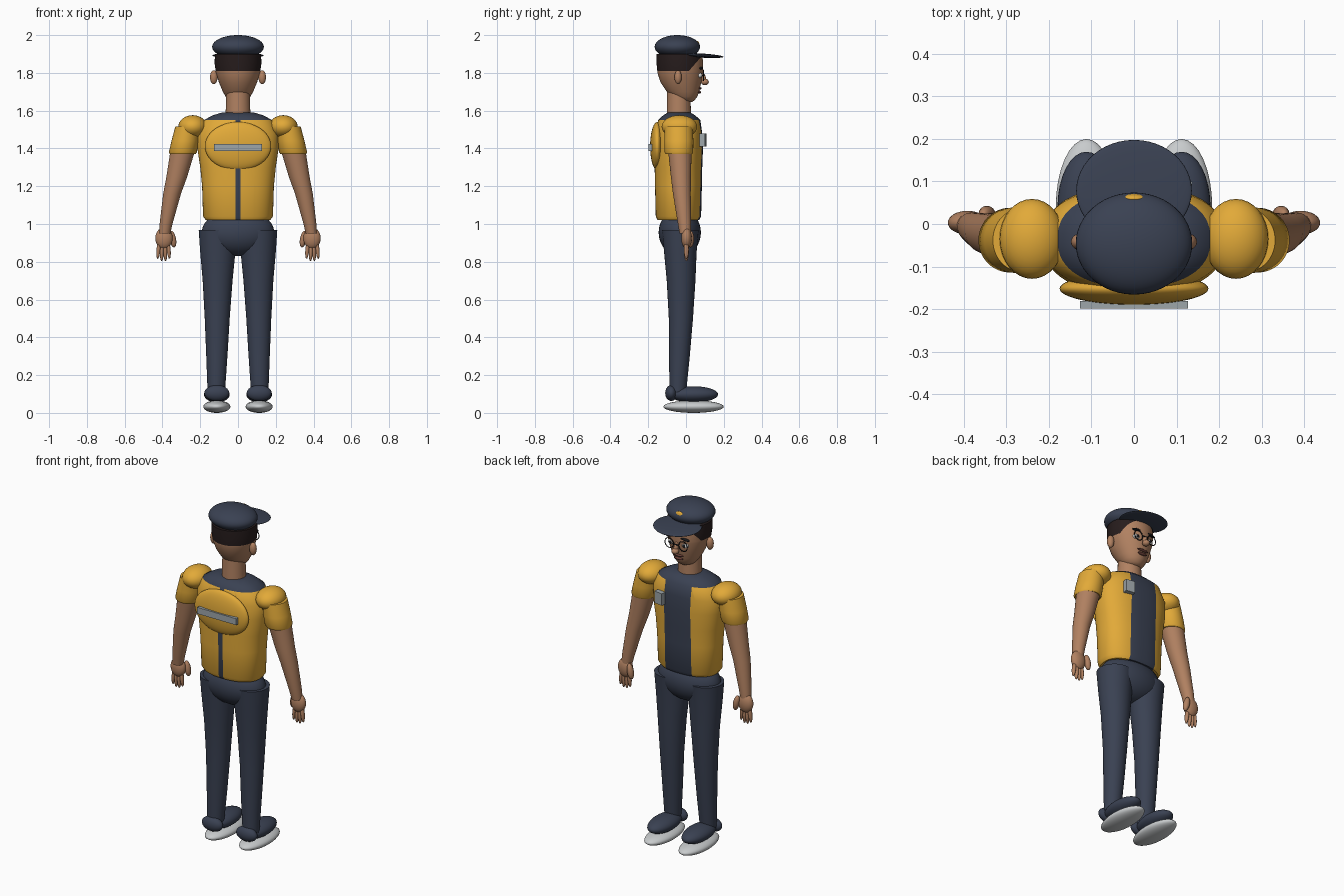
import bpy, bmesh, math
from mathutils import Vector

if "Cube" in bpy.data.objects:
    bpy.data.objects.remove(bpy.data.objects["Cube"], do_unlink=True)


def material(name, rgb):
    m = bpy.data.materials.new(name)
    m.use_nodes = True
    m.diffuse_color = (*rgb, 1)
    bsdf = m.node_tree.nodes["Principled BSDF"]
    bsdf.inputs["Base Color"].default_value = (*rgb, 1)
    bsdf.inputs["Roughness"].default_value = 0.7
    return m


yellow = material("golden yellow", (0.76, 0.40, 0.04))
navy = material("navy blue", (0.042, 0.053, 0.085))
skin = material("brown skin", (0.44, 0.22, 0.12))
hair = material("dark brown hair", (0.02, 0.012, 0.012))
pale = material("pale grey", (0.58, 0.60, 0.61))
silver = material("silver grey", (0.34, 0.38, 0.40))
white = material("eye white", (0.80, 0.80, 0.78))
black = material("black", (0.01, 0.01, 0.012))
lip = material("dark lip", (0.13, 0.045, 0.035))


def finish(name, bm, *mats):
    mesh = bpy.data.meshes.new(name)
    bmesh.ops.recalc_face_normals(bm, faces=bm.faces)
    bm.to_mesh(mesh)
    bm.free()
    obj = bpy.data.objects.new(name, mesh)
    bpy.context.collection.objects.link(obj)
    for m in mats:
        mesh.materials.append(m)
    mesh.shade_smooth()
    mesh.set_sharp_from_angle(angle=math.radians(40))
    return obj


def ellipsoid(name, loc, radii, mat, rot=(0, 0, 0), segs=32):
    bm = bmesh.new()
    bmesh.ops.create_uvsphere(bm, u_segments=segs, v_segments=segs // 2, radius=1)
    obj = finish(name, bm, mat)
    for v in obj.data.vertices:
        v.co = v.co * Vector(radii)
    obj.location, obj.rotation_euler = loc, rot
    return obj


def box(name, loc, size, mat, rot=(0, 0, 0)):
    bm = bmesh.new()
    bmesh.ops.create_cube(bm, size=1)
    bmesh.ops.scale(bm, vec=size, verts=bm.verts)
    obj = finish(name, bm, mat)
    obj.location, obj.rotation_euler = loc, rot
    return obj


def loft(rings, power=1.0, n=48):
    """Stack of oval rings (z, centre x, centre y, radius x, radius y), capped."""
    bm = bmesh.new()
    loops = []
    for z, cx, cy, rx, ry in rings:
        loop = []
        for i in range(n):
            c, s = (f(math.tau * i / n) for f in (math.cos, math.sin))
            x = math.copysign(abs(c) ** power, c) * rx + cx
            y = math.copysign(abs(s) ** power, s) * ry + cy
            loop.append(bm.verts.new((x, y, z)))
        loops.append(loop)
    for a, b in zip(loops, loops[1:]):
        for i in range(n):
            j = (i + 1) % n
            bm.faces.new((a[i], a[j], b[j], b[i]))
    bm.faces.new(loops[0])
    bm.faces.new(loops[-1])
    return bm


def cut(bm, point, normal):
    geom = bm.verts[:] + bm.edges[:] + bm.faces[:]
    bmesh.ops.bisect_plane(bm, geom=geom, plane_co=point, plane_no=normal, dist=1e-5)


def ring(name, loc, radius, thick, mat):
    curve = bpy.data.curves.new(name, "CURVE")
    curve.dimensions = "3D"
    curve.bevel_depth, curve.bevel_resolution = thick, 2
    spline = curve.splines.new("POLY")
    spline.points.add(23)
    for i, p in enumerate(spline.points):
        a = math.tau * i / 24
        p.co = (radius * math.cos(a), 0, radius * math.sin(a), 1)
    spline.use_cyclic_u = True
    curve.materials.append(mat)
    obj = bpy.data.objects.new(name, curve)
    bpy.context.collection.objects.link(obj)
    obj.location = loc


# Torso: open jacket over a navy shirt, narrow seam down the other side
FRONT, SEAM, COLLAR = 0.085, 0.014, 1.55
bm = loft([(1.02, 0, -0.04, 0.17, 0.11), (1.04, 0, -0.04, 0.185, 0.12),
           (1.2, 0, -0.04, 0.19, 0.124), (1.3, 0, -0.04, 0.2, 0.126),
           (1.4, 0, -0.038, 0.215, 0.128), (1.48, 0, -0.036, 0.215, 0.122),
           (1.55, 0, -0.036, 0.18, 0.112), (1.575, 0, -0.036, 0.135, 0.085),
           (1.59, 0, -0.036, 0.085, 0.06)], 0.85, 64)
for x in (-FRONT, -SEAM, SEAM, FRONT):
    cut(bm, (x, 0, 0), (1, 0, 0))
for f in bm.faces:
    c = f.calc_center_median()
    f.material_index = int(c.z > COLLAR or abs(c.x) < (FRONT if c.y > -0.04 else SEAM))
finish("jacket_and_shirt", bm, yellow, navy)
ellipsoid("pelvis", (0, -0.033, 0.955), (0.192, 0.112, 0.125), navy)

# Back panel with reflective bar, chest badge
ellipsoid("back_panel", (0, -0.152, 1.412), (0.175, 0.038, 0.128), yellow, segs=48)
box("back_bar", (0, -0.19, 1.405), (0.255, 0.018, 0.038), silver)
box("chest_badge", (0.108, 0.09, 1.445), (0.055, 0.028, 0.07), silver, (0, 0, -0.15))

# Neck and head, with the hairline cut across the back and sides
finish("neck", loft([(1.57, 0, -0.038, 0.066, 0.064), (1.7, 0, -0.038, 0.062, 0.062)]), skin)
bm = loft([(1.645, 0, 0.0, 0.025, 0.03), (1.655, 0, -0.005, 0.05, 0.05),
           (1.675, 0, -0.01, 0.066, 0.07), (1.7, 0, -0.016, 0.08, 0.085),
           (1.75, 0, -0.027, 0.101, 0.108), (1.8, 0, -0.031, 0.117, 0.12),
           (1.85, 0, -0.033, 0.124, 0.123), (1.9, 0, -0.035, 0.122, 0.122)])
slope = Vector((0, 0.08, -0.07))
hairline = Vector((0, 0.015, 1.81))
cut(bm, hairline, (0, 0, 1))
cut(bm, hairline, slope)
for f in bm.faces:
    c = f.calc_center_median()
    f.material_index = int(c.z > hairline.z and (c - hairline).dot(slope) < 0)
finish("head", bm, skin, hair)

# Cap
ellipsoid("cap_crown", (0, -0.046, 1.938), (0.137, 0.12, 0.062), navy, segs=48)
ellipsoid("cap_brim", (0, 0.078, 1.892), (0.136, 0.12, 0.011), navy, (-0.06, 0, 0), 48)
ellipsoid("cap_badge", (0, 0.06, 1.945), (0.03, 0.011, 0.025), yellow)

# Face
ellipsoid("nose_bridge", (0, 0.09, 1.772), (0.013, 0.016, 0.032), skin, (0.25, 0, 0))
ellipsoid("nose_tip", (0, 0.1, 1.752), (0.02, 0.021, 0.017), skin)
ellipsoid("moustache", (0, 0.073, 1.718), (0.036, 0.009, 0.007), lip)
ellipsoid("mouth", (0, 0.07, 1.698), (0.03, 0.009, 0.008), lip)
box("glasses_bridge", (0, 0.098, 1.79), (0.036, 0.005, 0.005), black)

for s, side in ((1, "left"), (-1, "right")):
    # Eye, brow, glasses and ear
    ellipsoid(f"{side}_eye", (s * 0.045, 0.072, 1.787), (0.02, 0.014, 0.014), white)
    ellipsoid(f"{side}_iris", (s * 0.045, 0.083, 1.787), (0.009, 0.006, 0.009), black, segs=16)
    ellipsoid(f"{side}_brow", (s * 0.048, 0.08, 1.825), (0.03, 0.01, 0.007), black, (0, s * 0.12, 0))
    ring(f"{side}_glasses_rim", (s * 0.045, 0.092, 1.787), 0.028, 0.0025, black)
    ellipsoid(f"{side}_ear", (s * 0.128, -0.042, 1.777), (0.02, 0.019, 0.037), skin)

    # Shoulder, sleeve and bare arm
    ellipsoid(f"{side}_shoulder", (s * 0.24, -0.035, 1.515), (0.076, 0.094, 0.061), yellow)
    finish(f"{side}_sleeve", loft([(1.37, s * 0.293, -0.038, 0.068, 0.07),
                                   (1.38, s * 0.292, -0.038, 0.074, 0.076),
                                   (1.44, s * 0.28, -0.038, 0.072, 0.077),
                                   (1.515, s * 0.266, -0.038, 0.066, 0.074)]), yellow)
    finish(f"{side}_arm", loft([(0.95, s * 0.388, -0.004, 0.03, 0.03),
                                (1.0, s * 0.381, -0.008, 0.034, 0.035),
                                (1.16, s * 0.349, -0.022, 0.047, 0.047),
                                (1.25, s * 0.324, -0.027, 0.055, 0.053),
                                (1.4, s * 0.29, -0.033, 0.066, 0.063)]), skin)

    # Hand with four fingers and a thumb
    ellipsoid(f"{side}_palm", (s * 0.392, 0.003, 0.925), (0.046, 0.028, 0.056), skin)
    for i in range(4):
        middle = 0.012 if i in (1, 2) else 0
        ellipsoid(f"{side}_finger_{i + 1}", (s * (0.367 + 0.018 * i), 0.002, 0.865 - middle),
                  (0.0105, 0.013, 0.05), skin, (0, s * (0.09 - 0.06 * i), 0), 16)
    ellipsoid(f"{side}_thumb", (s * 0.346, 0.024, 0.92), (0.018, 0.019, 0.045), skin,
              (0, s * 0.2, 0), 16)

    # Trouser leg
    finish(f"{side}_leg", loft([(0.11, s * 0.115, -0.043, 0.046, 0.044),
                                (0.3, s * 0.112, -0.035, 0.056, 0.055),
                                (0.5, s * 0.11, -0.027, 0.066, 0.064),
                                (0.7, s * 0.108, -0.026, 0.079, 0.076),
                                (0.85, s * 0.107, -0.03, 0.093, 0.086),
                                (0.968, s * 0.108, -0.03, 0.1, 0.097)]), navy)

    # Shoe
    ellipsoid(f"{side}_sole", (s * 0.112, 0.04, 0.033), (0.072, 0.16, 0.033), pale)
    ellipsoid(f"{side}_shoe", (s * 0.112, 0.04, 0.098), (0.068, 0.13, 0.043), navy)
    ellipsoid(f"{side}_heel", (s * 0.112, -0.078, 0.105), (0.066, 0.032, 0.042), navy)
